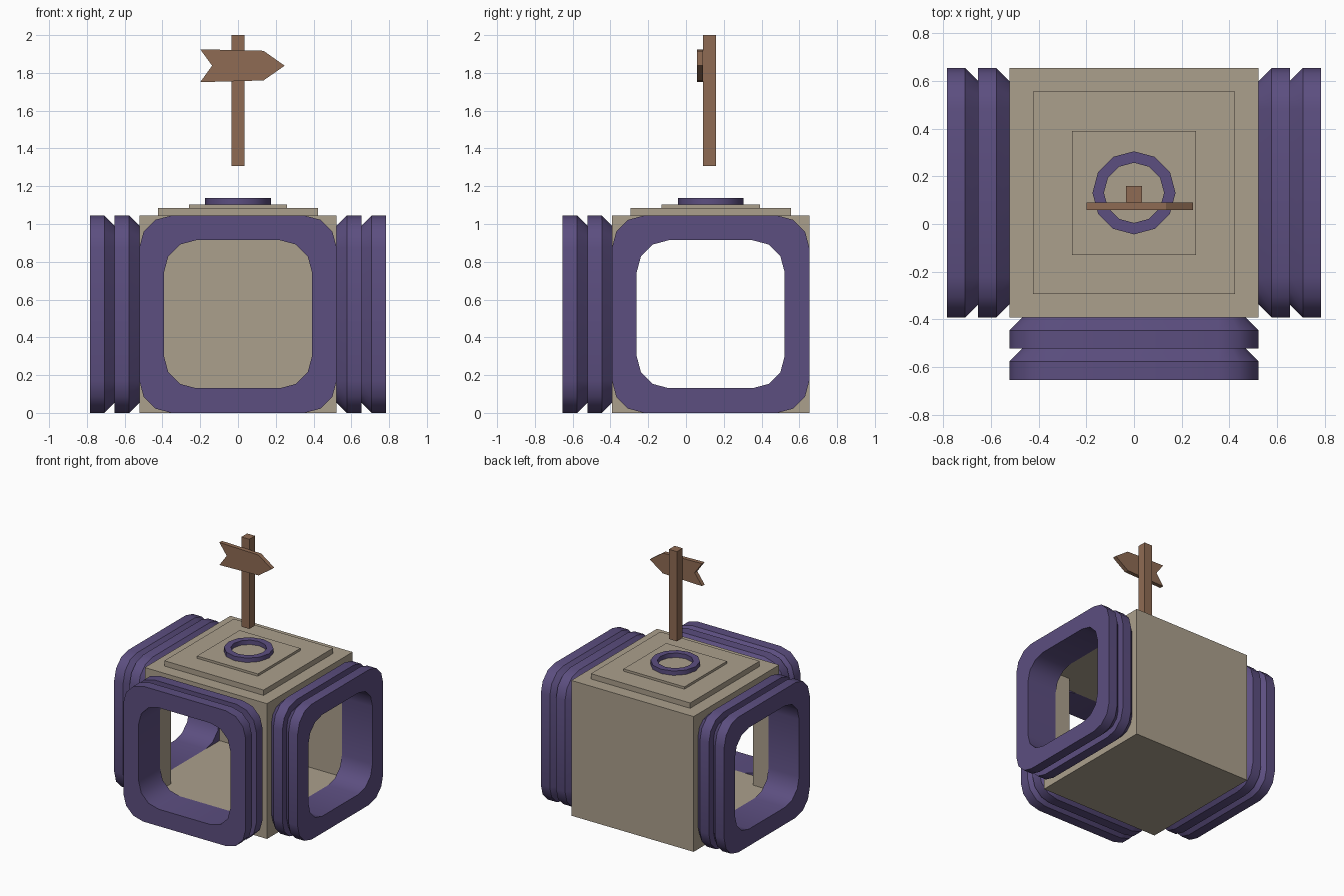
import bpy, bmesh, math

if "Cube" in bpy.data.objects:
    bpy.data.objects.remove(bpy.data.objects["Cube"])

U = 0.1306                 # base unit: wall thickness and collar layer depth
CY = U                     # centre of the body in y
H = 8 * U                  # body size


def material(name, rgb):
    m = bpy.data.materials.new(name)
    m.diffuse_color = (*rgb, 1)
    m.use_nodes = True
    m.node_tree.nodes["Principled BSDF"].inputs["Base Color"].default_value = m.diffuse_color
    return m


STONE = material("stone", (0.41, 0.35, 0.265))
PURPLE = material("purple", (0.107, 0.077, 0.216))
WOOD = material("wood", (0.275, 0.147, 0.087))


def make(name, bm, mat, smooth=None):
    bmesh.ops.recalc_face_normals(bm, faces=bm.faces)
    me = bpy.data.meshes.new(name)
    bm.to_mesh(me)
    bm.free()
    me.materials.append(mat)
    ob = bpy.data.objects.new(name, me)
    bpy.context.collection.objects.link(ob)
    if smooth:
        bpy.ops.object.select_all(action='DESELECT')
        bpy.context.view_layer.objects.active = ob
        ob.select_set(True)
        bpy.ops.object.shade_smooth_by_angle(angle=math.radians(smooth))
    return ob


def box(name, x, y, z, mat):
    bm = bmesh.new()
    bmesh.ops.create_cube(bm, size=1)
    for v in bm.verts:
        v.co = [lo + (c + 0.5) * (hi - lo) for c, (lo, hi) in zip(v.co, (x, y, z))]
    return make(name, bm, mat)


def closed_loft(name, loops, mat, smooth):
    """Skin a cyclic series of loops into a ring-shaped solid."""
    bm = bmesh.new()
    rings = [[bm.verts.new(p) for p in loop] for loop in loops]
    n = len(rings[0])
    for r, s in zip(rings, rings[1:] + rings[:1]):
        for i in range(n):
            j = (i + 1) % n
            bm.faces.new((r[i], r[j], s[j], s[i]))
    return make(name, bm, mat, smooth)


def rounded_square(half, radius, seg=3):
    pts = []
    for q in range(4):
        c = math.radians(45 + 90 * q)
        cx, cy = (math.copysign(half - radius, f(c)) for f in (math.cos, math.sin))
        for k in range(seg + 1):
            a = math.radians(90 * q + 90 * k / seg)
            pts.append((cx + radius * math.cos(a), cy + radius * math.sin(a)))
    return pts


# Hollow body: a side-to-side tunnel plus a front doorway, back wall solid
body = box("body", (-H / 2, H / 2), (CY - H / 2, CY + H / 2), (0, H), STONE)
hollow = (U, H - U)
cutters = [
    box("side_tunnel_cutter", (-1, 1), (CY - 3 * U, CY + 3 * U), hollow, STONE),
    box("front_door_cutter", (-3 * U, 3 * U), (-1, CY), hollow, STONE),
]
for c in cutters:
    c.hide_render = True
    m = body.modifiers.new("cut", 'BOOLEAN')
    m.operation, m.solver, m.object = 'DIFFERENCE', 'EXACT', c
    bpy.ops.object.select_all(action='DESELECT')
    bpy.context.view_layer.objects.active = body
    body.select_set(True)
    bpy.ops.object.modifier_apply(modifier=m.name)
    bpy.data.objects.remove(c)

# Doorway collars: two stacked layers each, chamfered on the wall side
PLACE = {
    "front": lambda a, b, d: (a, CY - H / 2 - d, H / 2 + b),
    "right": lambda a, b, d: (H / 2 + d, CY + a, H / 2 + b),
    "left": lambda a, b, d: (-H / 2 - d, CY + a, H / 2 + b),
}
CH = 0.054
for side, put in PLACE.items():
    for layer, label in enumerate(("inner", "outer")):
        d0, d1 = layer * U, (layer + 1) * U
        section = [
            (3 * U, 0.17, d0),
            (H / 2 - CH, 0.17 - CH, d0),
            (H / 2, 0.17, d0 + CH),
            (H / 2, 0.17, d1),
            (3 * U, 0.17, d1),
        ]
        closed_loft(f"{side}_collar_{label}",
                    [[put(a, b, d) for a, b in rounded_square(half, rad)]
                     for half, rad, d in section], PURPLE, 40)

# Stepped roof
box("roof_step_lower", (-0.424, 0.424), (CY - 0.424, CY + 0.424), (H, 1.086), STONE)
box("roof_step_upper", (-0.26, 0.26), (CY - 0.26, CY + 0.26), (1.086, 1.104), STONE)

# Twelve-sided roof ring
ring_section = [(0.174, 1.104), (0.174, 1.138), (0.126, 1.138), (0.126, 1.104)]
closed_loft("roof_ring",
            [[(r * math.cos(k * math.pi / 6), CY + r * math.sin(k * math.pi / 6), z)
              for k in range(12)] for r, z in ring_section], PURPLE, 40)

# Floating signpost
box("sign_post", (-0.034, 0.034), (0.09, 0.16), (1.307, 2.0), WOOD)

# Arrow board
arrow = [(-0.2, 1.925), (0.135, 1.917), (0.247, 1.838),
         (0.135, 1.76), (-0.2, 1.751), (-0.137, 1.838)]
bm = bmesh.new()
face = bm.faces.new([bm.verts.new((x, 0.058, z)) for x, z in arrow])
new = bmesh.ops.extrude_face_region(bm, geom=[face])["geom"]
bmesh.ops.translate(bm, vec=(0, 0.032, 0),
                    verts=[g for g in new if isinstance(g, bmesh.types.BMVert)])
make("sign_arrow", bm, WOOD)
